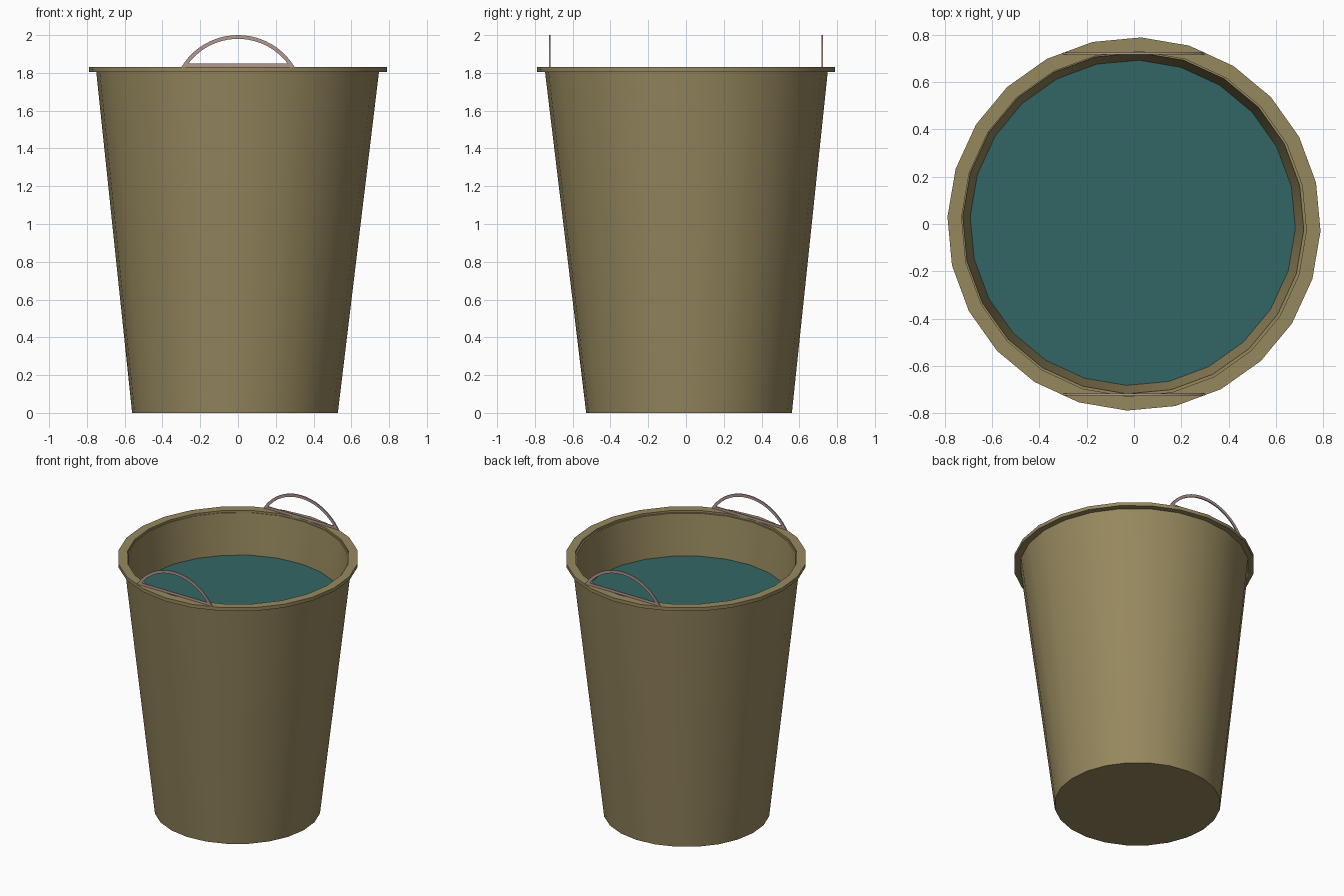
import bpy
import bmesh
from math import sin, cos, radians

SIDES = 24
TURN = radians(-2.2)

old = bpy.data.objects.get("Cube")
if old:
    bpy.data.objects.remove(old, do_unlink=True)


def material(name, rgb):
    m = bpy.data.materials.new(name)
    m.use_nodes = True
    m.diffuse_color = (*rgb, 1)
    m.node_tree.nodes["Principled BSDF"].inputs["Base Color"].default_value = (*rgb, 1)
    return m


def finish(bm, name, mat):
    bmesh.ops.recalc_face_normals(bm, faces=bm.faces)
    mesh = bpy.data.meshes.new(name)
    bm.to_mesh(mesh)
    bm.free()
    mesh.materials.append(mat)
    ob = bpy.data.objects.new(name, mesh)
    bpy.context.scene.collection.objects.link(ob)
    bpy.ops.object.select_all(action="DESELECT")
    ob.select_set(True)
    bpy.context.view_layer.objects.active = ob
    bpy.ops.object.shade_smooth_by_angle(angle=radians(30))
    return ob


def lathe(name, mat, rings, caps=False, loop=False):
    """Skin stacked rings given as (radius, z, lean); lean moves a ring to the back right."""
    bm = bmesh.new()
    loops = []
    for r, z, lean in rings:
        angles = [TURN + radians(360 / SIDES * i) for i in range(SIDES)]
        loops.append([bm.verts.new((r * cos(a) - lean, r * sin(a) + lean, z)) for a in angles])
    pairs = list(zip(loops, loops[1:]))
    if loop:
        pairs.append((loops[-1], loops[0]))
    for low, high in pairs:
        for i in range(SIDES):
            j = (i + 1) % SIDES
            bm.faces.new((low[i], low[j], high[j], high[i]))
    if caps:
        bm.faces.new(loops[0])
        bm.faces.new(loops[-1])
    return finish(bm, name, mat)


def plate(name, mat, lower, upper, y, thick=0.008):
    """Thin upright strip between two matching lines of (x, z) points."""
    bm = bmesh.new()
    quads = [[bm.verts.new((x, y - thick / 2, z)) for x, z in line] for line in (lower, upper)]
    a, b = quads
    for i in range(len(a) - 1):
        bm.faces.new((a[i], a[i + 1], b[i + 1], b[i]))
    ext = bmesh.ops.extrude_face_region(bm, geom=bm.faces[:], use_keep_orig=True)
    moved = [v for v in ext["geom"] if isinstance(v, bmesh.types.BMVert)]
    bmesh.ops.translate(bm, vec=(0, thick, 0), verts=moved)
    return finish(bm, name, mat)


tan = material("olive tan", (0.305, 0.246, 0.112))
teal = material("teal water", (0.031, 0.134, 0.128))
pink = material("dusty pink metal", (0.45, 0.32, 0.28))

# Tapered hollow body, with its foot leaning slightly off centre
lathe("bucket_body", tan, [
    (0.545, 0, 0.016), (0.75, 1.815, 0.002),
    (0.722, 1.815, 0.003), (0.518, 0.03, 0.016)], caps=True)

# Flat rim around the mouth
lathe("rim", tan, [
    (0.79, 1.805, 0), (0.79, 1.83, 0), (0.73, 1.83, 0), (0.73, 1.805, 0)], loop=True)

# Water surface
lathe("water", teal, [(0.712, 1.519, 0.004), (0.712, 1.522, 0.004)], caps=True)

# Arched handles with a straight bar at the foot, front and back
ARC_Z = 1.65


def arc(radius, half):
    steps = [radians(half * (k / 12 - 1)) for k in range(25)]
    return [(radius * sin(t), ARC_Z + radius * cos(t)) for t in steps]


for side, y in (("front", -0.722), ("back", 0.722)):
    plate(side + "_handle_arch", pink, arc(0.33, 57), arc(0.35, 59), y)
    plate(side + "_handle_bar", pink, [(-0.3, 1.832), (0.3, 1.832)],
          [(-0.285, 1.85), (0.285, 1.85)], y)
